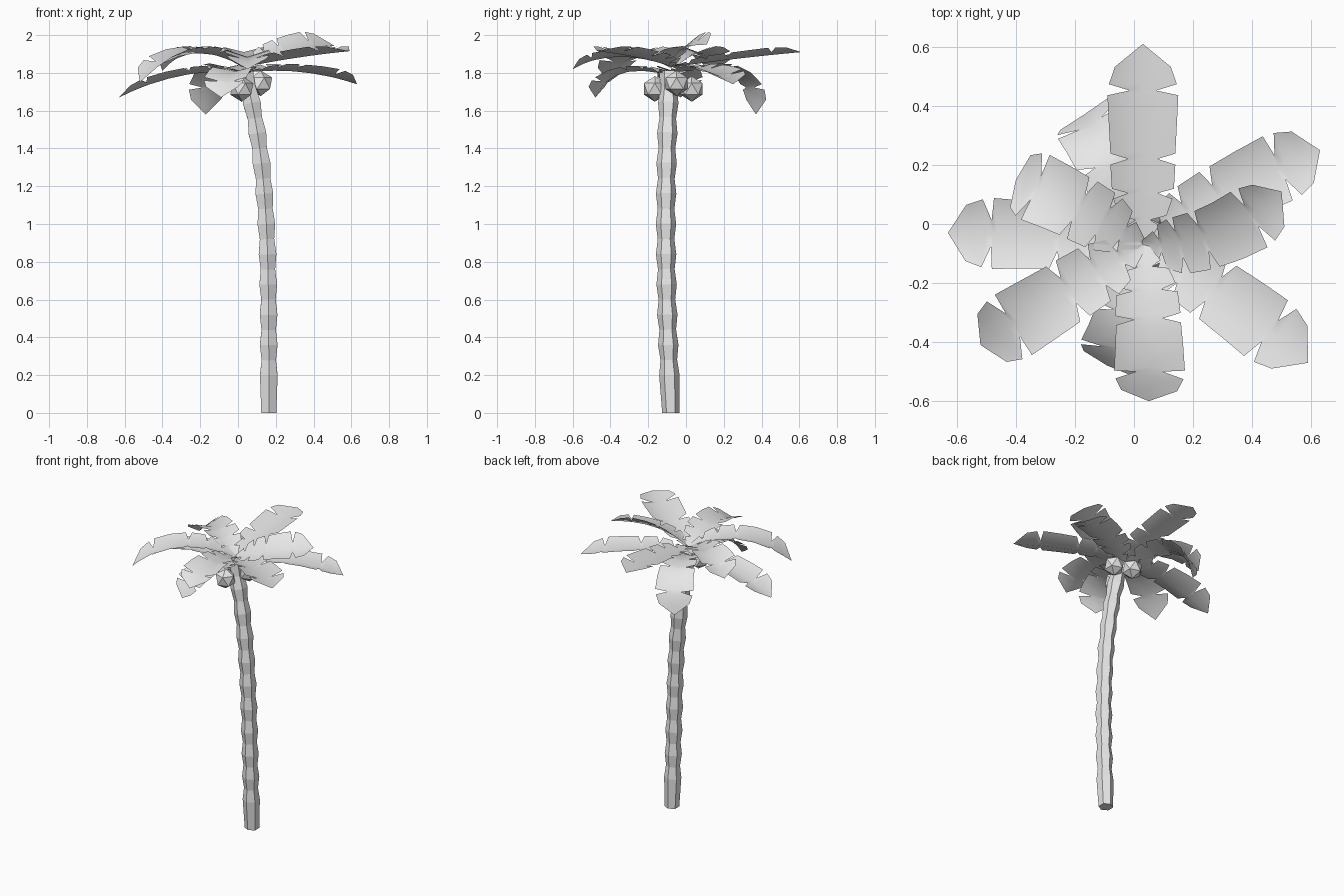
import bpy, bmesh, math
from mathutils import Vector, Matrix

cube = bpy.data.objects.get("Cube")
if cube:
    bpy.data.objects.remove(cube)

# One plain grey for the whole tree
grey = bpy.data.materials.new("plain_grey")
grey.use_nodes = True
grey.diffuse_color = (0.8, 0.8, 0.8, 1)
grey.node_tree.nodes["Principled BSDF"].inputs["Base Color"].default_value = (0.8, 0.8, 0.8, 1)


def add_object(name, bm):
    mesh = bpy.data.meshes.new(name)
    bm.to_mesh(mesh)
    bm.free()
    mesh.materials.append(grey)
    obj = bpy.data.objects.new(name, mesh)
    bpy.context.collection.objects.link(obj)
    return obj


# Trunk: hexagonal rings, alternately wide and narrow, along a leaning curve
def trunk_centre(z):
    return Vector((0.163 - 0.013 * z ** 3.9, -0.08 - 0.026 * math.sin(z * math.pi / 2), z))


def build_trunk():
    bm = bmesh.new()
    levels = [(0, 0.046)]
    levels += [(0.2 + 0.08 * i, 0.044 if i % 2 else 0.054) for i in range(21)]
    rings = []
    for z, r in levels:
        c = trunk_centre(z)
        lean = trunk_centre(z + 0.01) - trunk_centre(max(z - 0.01, 0))
        turn = Vector((0, 0, 1)).rotation_difference(lean) if z else Matrix.Identity(3)
        ring = []
        for k in range(6):
            a = math.pi / 2 + k * math.pi / 3
            ring.append(bm.verts.new(c + turn @ Vector((r * math.cos(a), r * math.sin(a), 0))))
        rings.append(ring)
    for low, high in zip(rings, rings[1:]):
        for k in range(6):
            n = (k + 1) % 6
            bm.faces.new((low[k], low[n], high[n], high[k]))
    bm.faces.new(rings[0][::-1])
    bm.faces.new(rings[-1])
    add_object("trunk", bm)


# Frond: strip folded upward along its rib, half-width stations make the notched outline
OUTLINE = [(0, 0.015), (0.1, 0.055), (0.125, 0.025), (0.15, 0.08), (0.235, 0.1),
           (0.26, 0.05), (0.285, 0.105), (0.405, 0.11), (0.43, 0.05), (0.46, 0.11),
           (0.6, 0.115), (0.75, 0.12), (0.77, 0.045), (0.805, 0.115), (0.89, 0.095), (1, 0)]


def build_frond(name, start, mid, tip, fold=0.33, roll=0):
    start, mid, tip = Vector(start), Vector(mid), Vector(tip)
    bend = 2 * mid - (start + tip) / 2
    bm = bmesh.new()
    rows = []
    for t, w in OUTLINE:
        p = start * (1 - t) ** 2 + bend * 2 * t * (1 - t) + tip * t * t
        along = ((bend - start) * (1 - t) + (tip - bend) * t).normalized()
        side = along.cross(Vector((0, 0, 1))).normalized()
        side = Matrix.Rotation(roll, 3, along) @ side
        up = side.cross(along)
        rib = bm.verts.new(p)
        if w:
            rows.append((bm.verts.new(p - side * w + up * w * fold), rib,
                         bm.verts.new(p + side * w + up * w * fold)))
        else:
            rows.append((rib, rib, rib))
    for a, b in zip(rows, rows[1:]):
        for i in (0, 1):
            corners = list(dict.fromkeys((a[i], a[i + 1], b[i + 1], b[i])))
            bm.faces.new(corners)
    obj = add_object(name, bm)
    bpy.ops.object.select_all(action="DESELECT")
    obj.select_set(True)
    bpy.context.view_layer.objects.active = obj
    bpy.ops.object.shade_smooth_by_angle(angle=math.radians(40))


# Coconuts: faceted balls under the crown
def build_coconut(name, centre):
    bm = bmesh.new()
    bmesh.ops.create_icosphere(bm, subdivisions=1, radius=0.068,
                               matrix=Matrix.Translation(centre))
    add_object(name, bm)


build_trunk()

coconuts = [(0.12, -0.05, 1.745), (0.02, -0.165, 1.715), (0.04, 0.03, 1.715)]
for i, c in enumerate(coconuts):
    build_coconut(f"coconut_{i + 1}", c)

base, low, high = (0.03, -0.07, 1.78), (0.03, -0.07, 1.8), (0.03, -0.07, 1.83)
build_frond("frond_back", high, (0.03, 0.27, 1.875), (0.03, 0.61, 1.91))
build_frond("frond_back_left", low, (0.33, 0.11, 1.805), (0.63, 0.25, 1.74))
build_frond("frond_left_raised", high, (0.27, -0.03, 1.92), (0.5, 0.11, 1.95), 0.3, 0.35)
build_frond("frond_front_left", high, (0.31, -0.25, 1.88), (0.59, -0.47, 1.915))
build_frond("frond_front", high, (0.05, -0.36, 1.885), (0.05, -0.6, 1.82))
build_frond("frond_front_drooping", base, (-0.03, -0.33, 1.8), (-0.09, -0.48, 1.67), 0.25)
build_frond("frond_front_right", high, (-0.26, -0.25, 1.9), (-0.52, -0.41, 1.75))
build_frond("frond_right", low, (-0.3, -0.04, 1.785), (-0.63, -0.03, 1.67))
build_frond("frond_back_right", high, (-0.22, 0.07, 1.905), (-0.4, 0.15, 1.81))
build_frond("frond_back_drooping", base, (-0.1, 0.24, 1.81), (-0.17, 0.37, 1.58), 0.2)
